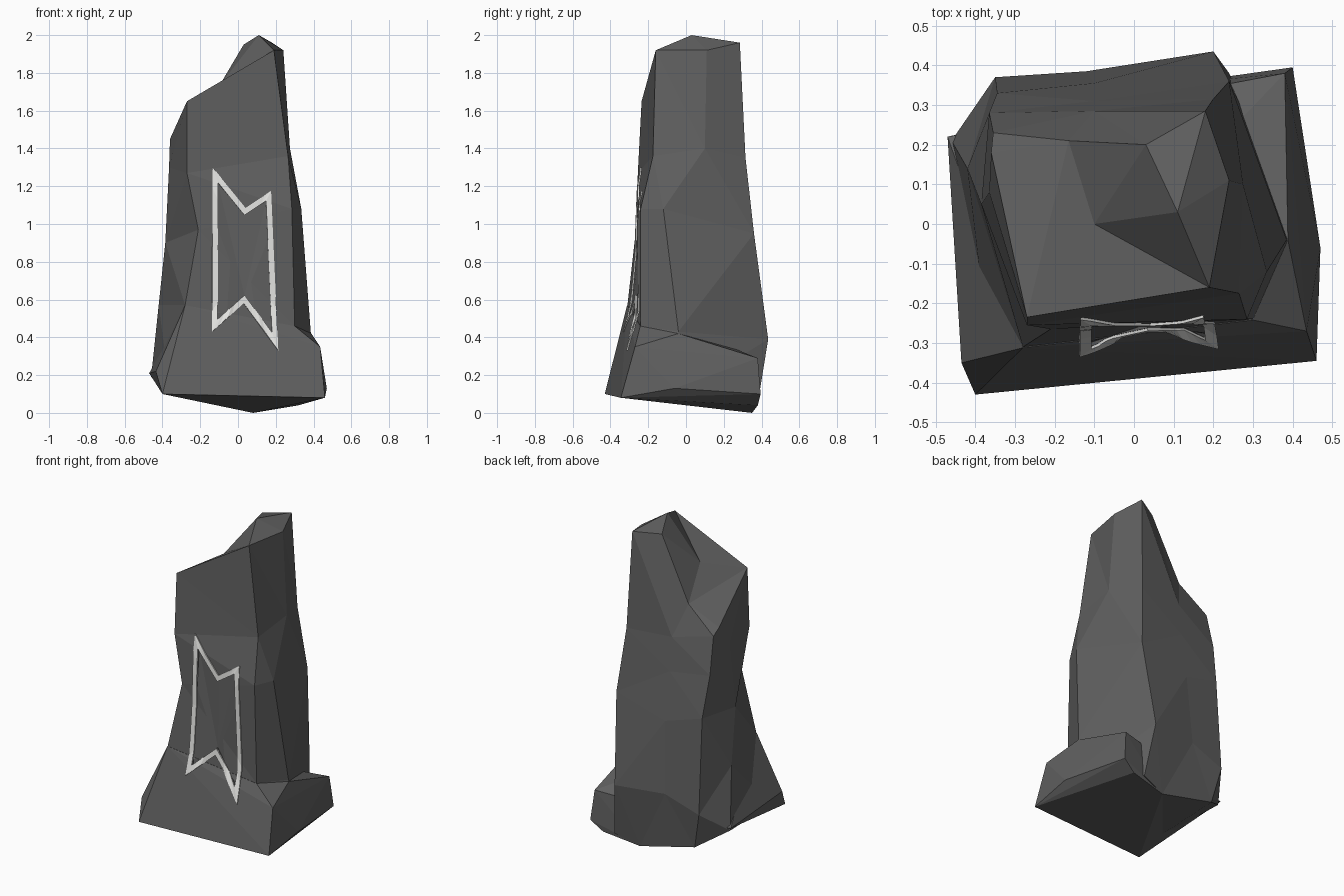
import bpy, bmesh
from mathutils import Vector
from mathutils.bvhtree import BVHTree

if "Cube" in bpy.data.objects:
    bpy.data.objects.remove(bpy.data.objects["Cube"])


def material(name, rgb):
    m = bpy.data.materials.new(name)
    m.diffuse_color = (*rgb, 1)
    m.use_nodes = True
    m.node_tree.nodes["Principled BSDF"].inputs["Base Color"].default_value = m.diffuse_color
    return m


ROCK = material("dark grey stone", (0.115, 0.115, 0.115))
GLOW = material("pale carving", (0.78, 0.78, 0.76))


def finish(bm, name, mat):
    bmesh.ops.recalc_face_normals(bm, faces=bm.faces[:])
    me = bpy.data.meshes.new(name)
    bm.to_mesh(me)
    me.materials.append(mat)
    ob = bpy.data.objects.new(name, me)
    bpy.context.collection.objects.link(ob)
    return ob


# Shaft: seven rough corner edges (front left, front right, right, back right,
# back, back left, left) lofted through five uneven levels
RINGS = [
    [(-.36, -.36, .12), (.38, -.30, .10), (.42, .00, .12), (.24, .38, .05),
     (.08, .35, .00), (-.30, .34, .09), (-.46, .21, .19)],
    [(-.28, -.31, .57), (.30, -.24, .46), (.385, -.04, .43), (.20, .435, .39),
     (-.12, .385, .40), (-.35, .37, .32), (-.42, .14, .57)],
    [(-.21, -.265, .97), (.285, -.24, 1.08), (.335, -.12, 1.08), (.24, .36, .95),
     (-.10, .355, .85), (-.345, .33, .92), (-.385, .05, .90)],
    [(-.27, -.255, 1.27), (.265, -.175, 1.36), (.275, .10, 1.40), (.20, .315, 1.35),
     (-.10, .31, 1.15), (-.365, .28, 1.18), (-.365, .08, 1.30)],
    [(-.27, -.235, 1.65), (.19, -.16, 1.92), (.24, .11, 1.92), (.18, .285, 1.96),
     (-.10, .285, 1.36), (-.355, .23, 1.41), (-.36, .18, 1.45)],
]
shaft_bm = bmesh.new()
rings = [[shaft_bm.verts.new(p) for p in r] for r in RINGS]
for lo, hi in zip(rings, rings[1:]):
    for i in range(7):
        j = (i + 1) % 7
        shaft_bm.faces.new((lo[i], lo[j], hi[j], hi[i]))
shaft_bm.faces.new(rings[0][::-1])

# Broken top: sloping shelf on the left, crag on the right
fl, fr, r, br, b, bl, l = rings[-1]
peak, crag, step, notch = [shaft_bm.verts.new(p) for p in (
    (.11, .03, 2.0), (.03, .20, 1.95), (-.10, .00, 1.73), (-.165, .21, 1.56))]
for f in ((fl, fr, step), (step, fr, peak), (peak, fr, r), (peak, r, br),
          (peak, br, crag), (crag, step, peak), (crag, notch, step),
          (notch, l, fl), (notch, fl, step), (notch, bl, l), (notch, b, bl),
          (b, notch, crag), (b, crag, br)):
    shaft_bm.faces.new(f)
bmesh.ops.triangulate(shaft_bm, faces=shaft_bm.faces[:])

# Flared foot: one faceted block around the bottom of the shaft
foot_bm = bmesh.new()
for p in ((-.40, -.43, .10), (.46, -.345, .08), (.47, -.06, .13), (.40, .395, .10),
          (.32, .38, .04), (.08, .35, .00), (-.47, .22, .21), (-.435, -.35, .22),
          (-.28, -.312, .57), (.30, -.242, .46), (.435, -.27, .35), (.38, .38, .29),
          (.388, -.04, .42)):
    foot_bm.verts.new(p)
hull = bmesh.ops.convex_hull(foot_bm, input=foot_bm.verts[:])
inner = [g for g in hull["geom_interior"] if isinstance(g, bmesh.types.BMVert)]
bmesh.ops.delete(foot_bm, geom=inner, context='VERTS')

shaft = finish(shaft_bm, "stone_shaft", ROCK)
foot = finish(foot_bm, "stone_foot", ROCK)
trees = [BVHTree.FromBMesh(shaft_bm), BVHTree.FromBMesh(foot_bm)]


def on_front(p, lift):
    """Project an (x, z) point onto the front of the stone."""
    ys = []
    for t in trees:
        hit = t.ray_cast(Vector((p.x, -2, p.y)), Vector((0, 1, 0)))[0]
        if hit:
            ys.append(hit.y)
    return Vector((p.x, min(ys) - lift, p.y))


def inset(pts, w):
    """Mitred inset of a clockwise outline."""
    out = []
    for i, p in enumerate(pts):
        d1 = (p - pts[i - 1]).normalized()
        d2 = (pts[(i + 1) % len(pts)] - p).normalized()
        n1, n2 = Vector((d1.y, -d1.x)), Vector((d2.y, -d2.x))
        out.append(p + (n1 + n2) * (w / (1 + n1.dot(n2))))
    return out


# Pale carved outline that follows the stone surface
outer = [Vector(p) for p in ((-.135, 1.30), (.04, 1.085), (.175, 1.175),
                             (.213, .33), (.03, .58), (-.137, .43))]
inside = inset(outer, .029)
bm = bmesh.new()
STEPS = 8
rows = []
for i in range(6):
    j = (i + 1) % 6
    for k in range(STEPS):
        t = k / STEPS
        rows.append([bm.verts.new(on_front(e[i].lerp(e[j], t), .004))
                     for e in (outer, inside)])
for a, c in zip(rows, rows[1:] + rows[:1]):
    bm.faces.new((a[0], c[0], c[1], a[1]))
frame = finish(bm, "carved_outline", GLOW)
sol = frame.modifiers.new("thickness", 'SOLIDIFY')
sol.thickness = .007
sol.offset = 0

# Shallow sunken panel inside the outline
bm = bmesh.new()
back = [bm.verts.new(on_front(p, -.01)) for p in inside]
front = [bm.verts.new((p.x, -.7, p.y)) for p in inside]
bm.faces.new(back)
bm.faces.new(front[::-1])
for i in range(6):
    j = (i + 1) % 6
    bm.faces.new((back[i], back[j], front[j], front[i]))
bmesh.ops.triangulate(bm, faces=bm.faces[:])
cutter = finish(bm, "panel_cutter", ROCK)
for ob in (shaft, foot):
    cut = ob.modifiers.new("sunken panel", 'BOOLEAN')
    cut.operation = 'DIFFERENCE'
    cut.solver = 'EXACT'
    cut.object = cutter
    bpy.context.view_layer.objects.active = ob
    bpy.ops.object.modifier_apply(modifier=cut.name)
bpy.data.objects.remove(cutter)
